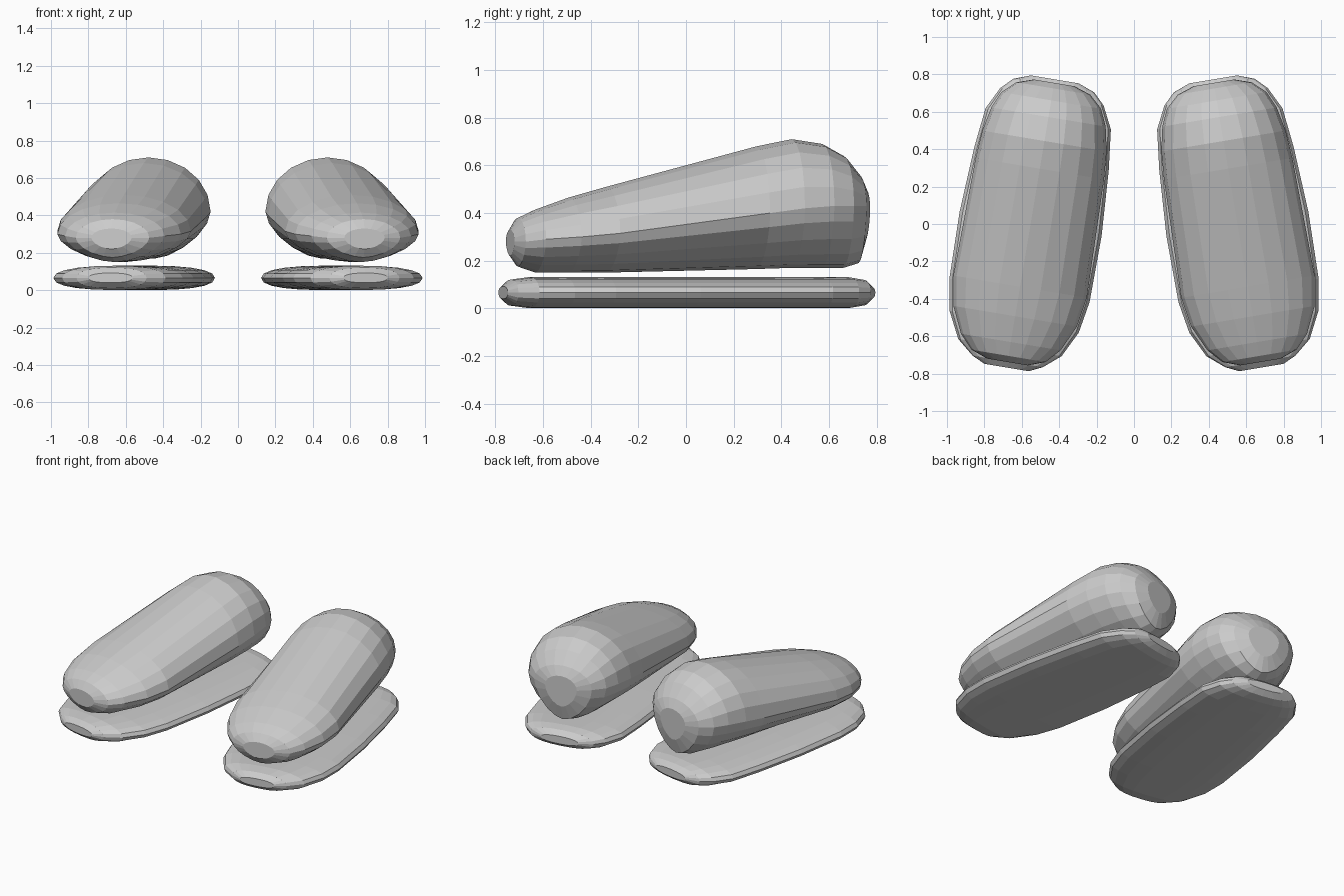
import bpy, bmesh
from math import sin, cos, pi, radians

cube = bpy.data.objects.get("Cube")
if cube:
    bpy.data.objects.remove(cube)

grey = bpy.data.materials.new("light_grey")
grey.use_nodes = True
grey.diffuse_color = (0.6, 0.6, 0.6, 1)
grey.node_tree.nodes["Principled BSDF"].inputs["Base Color"].default_value = (0.6, 0.6, 0.6, 1)

SIDES = 20
TURN = radians(9.5)      # toes point outwards
CENTRE_X = 0.553


def loft(name, side, stations, n_top, n_bottom):
    """Skin rounded rings: (along, half width, bottom, widest height, top)."""
    bm = bmesh.new()
    rings = []
    for v, w, low, mid, high in stations:
        ring = []
        for i in range(SIDES):
            a = 2 * pi * i / SIDES
            c, s = cos(a), sin(a)
            n = n_top if s >= 0 else n_bottom
            u = w * abs(c) ** (2 / n) * (1 if c >= 0 else -1)
            lift = abs(s) ** (2 / n)
            z = mid + lift * (high - mid if s >= 0 else low - mid)
            x = CENTRE_X + u * cos(TURN) - v * sin(TURN)
            y = u * sin(TURN) + v * cos(TURN)
            ring.append(bm.verts.new((side * x, y, z)))
        rings.append(ring)
    for a, b in zip(rings, rings[1:]):
        for i in range(SIDES):
            j = (i + 1) % SIDES
            bm.faces.new((a[i], a[j], b[j], b[i]))
    bm.faces.new(rings[0])
    bm.faces.new(rings[-1])
    bmesh.ops.recalc_face_normals(bm, faces=bm.faces)
    mesh = bpy.data.meshes.new(name)
    bm.to_mesh(mesh)
    bm.free()
    mesh.materials.append(grey)
    obj = bpy.data.objects.new(name, mesh)
    bpy.context.collection.objects.link(obj)


# Sole: flat pad with a rounded rim
sole_outline = [(-0.778, 0.12, 0.026), (-0.745, 0.19, 0.055), (-0.67, 0.28, 0.065),
                (-0.53, 0.35, 0.065), (-0.36, 0.38, 0.065), (0, 0.385, 0.065),
                (0.35, 0.365, 0.065), (0.57, 0.34, 0.065), (0.69, 0.28, 0.065),
                (0.75, 0.22, 0.055), (0.784, 0.13, 0.026)]
sole = [(v, w, 0.066 - h, 0.066, 0.066 + h) for v, w, h in sole_outline]

# Upper: low toe rising to a tall rounded heel
upper = [(-0.748, 0.11, 0.22, 0.28, 0.33),
         (-0.715, 0.2, 0.175, 0.28, 0.38),
         (-0.64, 0.27, 0.15, 0.29, 0.415),
         (-0.5, 0.335, 0.15, 0.30, 0.465),
         (-0.34, 0.362, 0.15, 0.315, 0.51),
         (0.3, 0.348, 0.165, 0.40, 0.68),
         (0.45, 0.337, 0.17, 0.42, 0.71),
         (0.58, 0.31, 0.17, 0.43, 0.69),
         (0.67, 0.27, 0.17, 0.43, 0.64),
         (0.735, 0.2, 0.19, 0.43, 0.56),
         (0.765, 0.11, 0.29, 0.42, 0.50)]

for label, side in (("left", 1), ("right", -1)):
    loft(label + "_sole", side, sole, 2.3, 2.4)
    loft(label + "_upper", side, upper, 2.0, 1.7)
